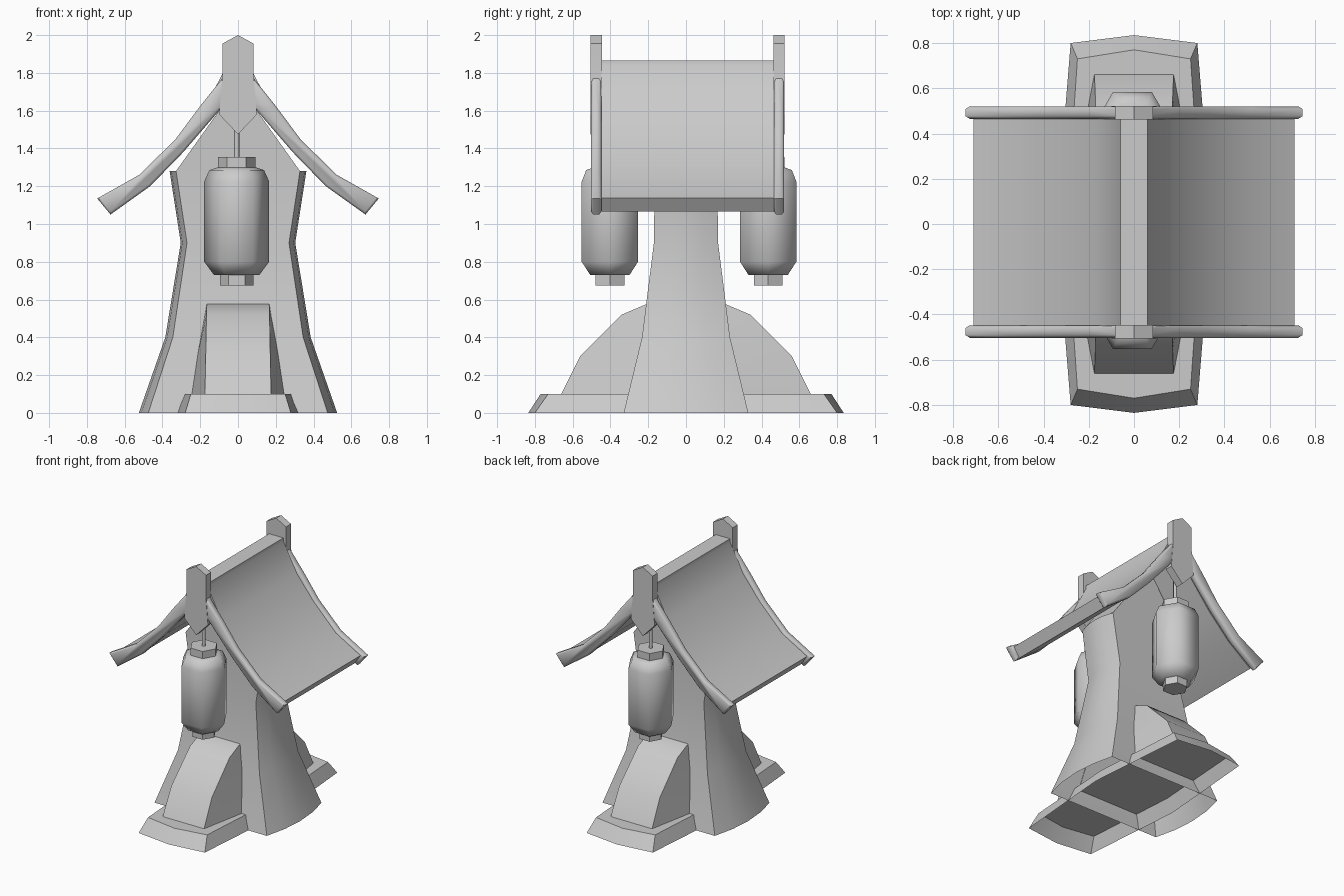
import bpy, bmesh, math

cube = bpy.data.objects.get("Cube")
if cube:
    bpy.data.objects.remove(cube, do_unlink=True)

stone = bpy.data.materials.new("plain_grey")
stone.use_nodes = True
GREY = (0.6, 0.6, 0.6, 1)
stone.diffuse_color = GREY
stone.node_tree.nodes["Principled BSDF"].inputs["Base Color"].default_value = GREY


def finish(name, bm, angle=30):
    bmesh.ops.recalc_face_normals(bm, faces=bm.faces)
    mesh = bpy.data.meshes.new(name)
    bm.to_mesh(mesh)
    bm.free()
    mesh.materials.append(stone)
    obj = bpy.data.objects.new(name, mesh)
    bpy.context.collection.objects.link(obj)
    bpy.ops.object.select_all(action='DESELECT')
    obj.select_set(True)
    bpy.context.view_layer.objects.active = obj
    bpy.ops.object.shade_smooth_by_angle(angle=math.radians(angle))
    return obj


def loft(name, rings, bottom=True, angle=30):
    """Skin a stack of equal rings and cap the top, optionally the bottom."""
    bm = bmesh.new()
    rows = [[bm.verts.new(p) for p in ring] for ring in rings]
    for low, high in zip(rows, rows[1:]):
        for i in range(len(low)):
            j = (i + 1) % len(low)
            bm.faces.new((low[i], low[j], high[j], high[i]))
    bm.faces.new(rows[-1])
    if bottom:
        bm.faces.new(rows[0][::-1])
    return finish(name, bm, angle)


def slab(name, outline, y0, y1, bevel=0, angle=30):
    """Extrude an x-z outline from y0 to y1."""
    bm = bmesh.new()
    face = bm.faces.new([bm.verts.new((x, y0, z)) for x, z in outline])
    out = bmesh.ops.extrude_face_region(bm, geom=[face])
    moved = [v for v in out["geom"] if isinstance(v, bmesh.types.BMVert)]
    bmesh.ops.translate(bm, verts=moved, vec=(0, y1 - y0, 0))
    if bevel:
        rims = [e for e in bm.edges if abs(e.verts[0].co.y - e.verts[1].co.y) < 0.001]
        bmesh.ops.bevel(bm, geom=rims, offset=bevel, segments=1, affect='EDGES')
    return finish(name, bm, angle)


def mirrored(half):
    """Close a right-hand outline with its mirror image."""
    return half + [(-x, z) for x, z in reversed(half) if x]


# Long plinth running under the trunk, open below
def plinth_ring(tip, end_x, end_y, mid_x, z):
    half = [(0, -tip), (end_x, -end_y), (mid_x, 0), (end_x, end_y)]
    return [(x, y, z) for x, y in half] + [(-x, -y, z) for x, y in half]


loft("plinth", [plinth_ring(0.835, 0.28, 0.8, 0.345, 0),
                plinth_ring(0.77, 0.25, 0.73, 0.30, 0.1)], bottom=False)

# Waisted trunk with bowed sides and a gable top
trunk_levels = [(0, 0.475, 0.525, 0.33), (0.4, 0.345, 0.385, 0.233),
                (0.9, 0.27, 0.303, 0.17), (1.28, 0.328, 0.362, 0.165),
                (1.282, 0.327, 0.327, 0.165), (1.6, 0.1, 0.1, 0.165),
                (1.73, 0.01, 0.01, 0.165)]
steps = (-1, -0.5, 0, 0.5, 1)
trunk_rings = []
for z, front_x, mid_x, y in trunk_levels:
    side = [(front_x + (mid_x - front_x) * (1 - t * t), y * t) for t in steps]
    trunk_rings.append([(x, v, z) for x, v in side] + [(-x, -v, z) for x, v in side])
loft("trunk", trunk_rings, bottom=False)

# Sloping buttresses: height, outer half width and y, inner half width and y
buttress = [(0.1, 0.175, 0.66, 0.245, 0.3), (0.3, 0.171, 0.56, 0.215, 0.25),
            (0.52, 0.167, 0.34, 0.175, 0.21), (0.58, 0.165, 0.2, 0.166, 0.19)]
for label, s in (("front", -1), ("back", 1)):
    loft(label + "_buttress",
         [[(-b, s * yb, z), (-f, s * yf, z), (f, s * yf, z), (b, s * yb, z)]
          for z, f, yf, b, yb in buttress], bottom=False)

# Curved roof panel with a flat ridge
roof_top = [(0.06, 1.865), (0.06, 1.84), (0.17, 1.625), (0.31, 1.45),
            (0.5, 1.257), (0.71, 1.138)]
roof_under = [(0.66, 1.065), (0.465, 1.21), (0.29, 1.385), (0.1, 1.62), (0, 1.74)]
slab("roof", mirrored(roof_top + roof_under), -0.45, 0.465)

# Gable bars and ridge posts at both ends
bar = [(0.06, 1.8), (0.2, 1.625), (0.33, 1.45), (0.52, 1.262), (0.745, 1.135),
       (0.675, 1.05), (0.465, 1.2), (0.29, 1.38), (0.1, 1.6), (0.06, 1.64)]
post = [(0, 2.0), (0.083, 1.955), (0.083, 1.78), (0.1, 1.58), (0, 1.475)]
for label, y0 in (("front", -0.503), ("back", 0.465)):
    y1 = y0 + 0.055
    for side, s in (("left", 1), ("right", -1)):
        slab(label + "_" + side + "_gable_bar",
             [(s * x, z) for x, z in bar], y0, y1, 0.012, 50)
    slab(label + "_ridge_post", mirrored(post), y0 - 0.003, y1 + 0.002)


# Six-sided hanging lanterns
def turned(name, profile, y, angle):
    corners = [math.radians(60 * i) for i in range(6)]
    loft(name, [[(r * math.cos(a) - 0.007, y + r * math.sin(a), z) for a in corners]
                for r, z in profile], angle=angle)


for label, y in (("front", -0.403), ("back", 0.435)):
    turned(label + "_lantern_body", [(0.12, 0.73), (0.172, 0.8), (0.172, 1.225),
                                     (0.145, 1.285), (0.1, 1.3)], y, 61)
    turned(label + "_lantern_top", [(0.1, 1.29), (0.1, 1.355)], y, 30)
    turned(label + "_lantern_foot", [(0.088, 0.675), (0.088, 0.74)], y, 30)
    turned(label + "_lantern_rod", [(0.014, 1.35), (0.014, 1.72)], y, 61)
